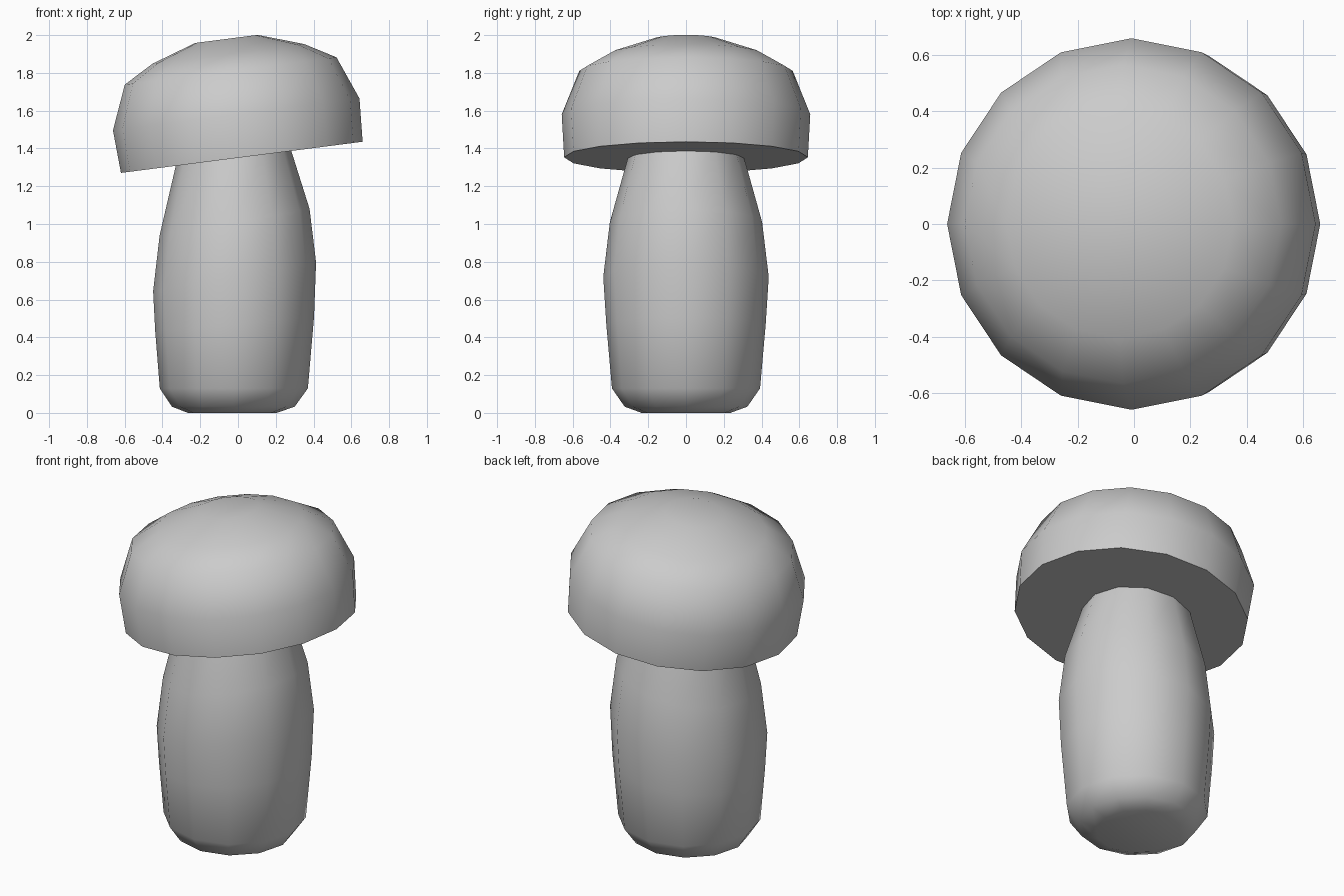
import bpy, bmesh, math
from mathutils import Matrix, Vector

cube = bpy.data.objects.get("Cube")
if cube:
    bpy.data.objects.remove(cube, do_unlink=True)

grey = bpy.data.materials.new("plain_grey")
grey.use_nodes = True
colour = (0.6, 0.6, 0.6, 1)
grey.diffuse_color = colour
grey.node_tree.nodes["Principled BSDF"].inputs["Base Color"].default_value = colour


def loft(name, sides, rings):
    """Skin rings of (centre x, centre z, radius, tilt in degrees), capping both ends."""
    bm = bmesh.new()
    loops = []
    for x, z, radius, tilt in rings:
        turn = Matrix.Rotation(math.radians(-tilt), 3, "Y")
        loop = []
        for i in range(sides):
            a = math.tau * i / sides
            p = turn @ Vector((radius * math.cos(a), radius * math.sin(a), 0))
            loop.append(bm.verts.new(p + Vector((x, 0, z))))
        loops.append(loop)
    for low, high in zip(loops, loops[1:]):
        for i in range(sides):
            j = (i + 1) % sides
            bm.faces.new((low[i], low[j], high[j], high[i]))
    bm.faces.new(loops[0][::-1])
    bm.faces.new(loops[-1])
    mesh = bpy.data.meshes.new(name)
    bm.to_mesh(mesh)
    bm.free()
    mesh.materials.append(grey)
    obj = bpy.data.objects.new(name, mesh)
    bpy.context.collection.objects.link(obj)
    bpy.ops.object.select_all(action="DESELECT")
    obj.select_set(True)
    bpy.context.view_layer.objects.active = obj
    bpy.ops.object.shade_smooth_by_angle(angle=math.radians(60))
    return obj


# Stem: bulging barrel that leans progressively towards the cap
loft("stem", 12, [
    (-0.03, 0.0, 0.235, 0), (-0.025, 0.033, 0.325, 0), (-0.022, 0.13, 0.392, 0),
    (-0.018, 0.47, 0.422, 5), (-0.018, 0.72, 0.438, 10),
    (-0.018, 1.01, 0.403, 10), (-0.024, 1.36, 0.305, 7.35),
])

# Cap: domed disc with a flat underside, tilted as a whole
CAP_TILT = 7.35
lean = math.radians(CAP_TILT)
profile = [(0.645, 0), (0.658, 0.229), (0.565, 0.461), (0.405, 0.552), (0.167, 0.632)]
loft("cap", 16, [
    (0.02 - h * math.sin(lean), 1.353 + h * math.cos(lean), r, CAP_TILT)
    for r, h in profile
])
